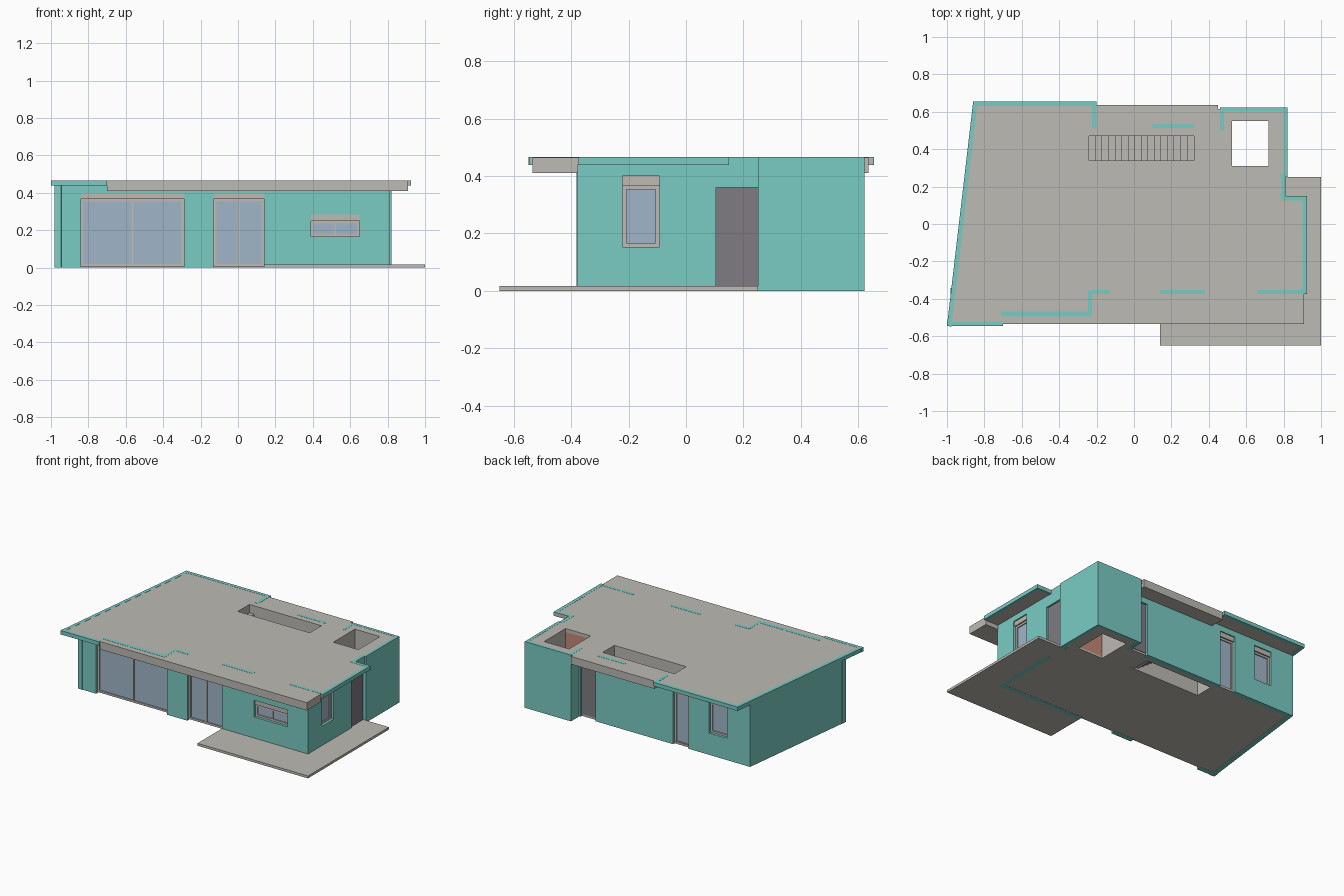
import bpy, bmesh
from mathutils import Vector

cube = bpy.data.objects.get("Cube")
if cube:
    bpy.data.objects.remove(cube, do_unlink=True)


def material(name, rgb):
    m = bpy.data.materials.new(name)
    m.use_nodes = True
    m.diffuse_color = (*rgb, 1)
    m.node_tree.nodes["Principled BSDF"].inputs["Base Color"].default_value = (*rgb, 1)
    return m


TEAL = material("teal plaster", (0.195, 0.6, 0.55))
GREY = material("warm grey", (0.51, 0.495, 0.455))
GLASS = material("blue glass", (0.35, 0.47, 0.58))
DOOR = material("dark door", (0.21, 0.2, 0.225))
BRICK = material("terracotta", (0.55, 0.25, 0.18))


def prism(bm, points, z0, z1):
    """Extrude a plan outline between two heights."""
    face = bm.faces.new([bm.verts.new((x, y, z0)) for x, y in points])
    top = bmesh.ops.extrude_face_region(bm, geom=[face])["geom"]
    verts = [v for v in top if isinstance(v, bmesh.types.BMVert)]
    bmesh.ops.translate(bm, verts=verts, vec=(0, 0, z1 - z0))
    bmesh.ops.recalc_face_normals(bm, faces=bm.faces[:])


def finish(name, bm, mat):
    mesh = bpy.data.meshes.new(name)
    bm.to_mesh(mesh)
    bm.free()
    mesh.materials.append(mat)
    ob = bpy.data.objects.new(name, mesh)
    bpy.context.collection.objects.link(ob)
    return ob


def slab(name, points, z0, z1, mat):
    bm = bmesh.new()
    prism(bm, points, z0, z1)
    return finish(name, bm, mat)


def rect(x0, y0, x1, y1):
    return [(x0, y0), (x1, y0), (x1, y1), (x0, y1)]


class Run:
    """A straight plan line; s runs along it, d runs inward to its left."""

    def __init__(self, start, end):
        self.o = Vector(start)
        line = Vector(end) - self.o
        self.length = line.length
        self.u = line.normalized()
        self.n = Vector((-self.u.y, self.u.x))

    def plan(self, s0, s1, d0, d1):
        return [self.o + self.u * s + self.n * d
                for s, d in ((s0, d0), (s1, d0), (s1, d1), (s0, d1))]

    def blocks(self, name, mat, items):
        bm = bmesh.new()
        for s0, s1, d0, d1, z0, z1 in items:
            prism(bm, self.plan(s0, s1, d0, d1), z0, z1)
        return finish(name, bm, mat)


def window(name, run, s0, s1, z0, z1, mullion):
    """Roller box, frame, optional centre post and pane."""
    w, head = 0.014, z1 - 0.033
    d0, d1 = 0.018, 0.035
    parts = [(s0, s1, 0.008, d1, head, z1),
             (s0, s1, d0, d1, z0, z0 + w),
             (s0, s1, d0, d1, head - w, head),
             (s0, s0 + w, d0, d1, z0 + w, head - w),
             (s1 - w, s1, d0, d1, z0 + w, head - w)]
    if mullion:
        mid = (s0 + s1) / 2
        parts.append((mid - 0.005, mid + 0.005, d0, d1, z0 + w, head - w))
    run.blocks(name + "_frame", GREY, parts)
    run.blocks(name + "_glass", GLASS, [(s0 + w, s1 - w, 0.025, 0.032, z0 + w, head - w)])


def wall(name, start, end, top, openings=(), thick=0.035):
    """Wall with openings given as (name, s0, s1, z0, z1, kind)."""
    run = Run(start, end)
    items, s = [], 0
    for label, s0, s1, z0, z1, kind in openings:
        items.append((s, s0, 0, thick, 0, top))
        items.append((s0, s1, 0, thick, z1, top))
        if z0 > 0.03:
            items.append((s0, s1, 0, thick, 0, z0))
        if kind == "door":
            run.blocks(label, DOOR, [(s0, s1, 0.012, 0.03, z0, z1)])
        else:
            window(label, run, s0, s1, z0, z1, kind == "double")
        s = s1
    items.append((s, run.length, 0, thick, 0, top))
    run.blocks(name, TEAL, items)


def cut(ob, holes):
    """Cut rectangular holes right through a slab."""
    for hole in holes:
        cutter = slab("cutter", hole, -1, 1, GREY)
        mod = ob.modifiers.new("hole", "BOOLEAN")
        mod.operation, mod.solver, mod.object = "DIFFERENCE", "EXACT", cutter
        bpy.context.view_layer.objects.active = ob
        bpy.ops.object.modifier_apply(modifier=mod.name)
        bpy.data.objects.remove(cutter, do_unlink=True)


# Outer walls, counterclockwise from the front left corner
TOP, ROOF = 0.445, 0.465
FRONT, BACK = -0.378, 0.53
wall("front_wall", (-0.98, FRONT), (0.81, FRONT), TOP, [
    ("large_window", 0.14, 0.69, 0.005, 0.4, "double"),
    ("patio_window", 0.85, 1.12, 0.005, 0.4, "double"),
    ("kitchen_window", 1.37, 1.63, 0.165, 0.283, "double")])
wall("right_wall", (0.81, FRONT), (0.81, 0.25), TOP, [
    ("side_window", 0.156, 0.285, 0.153, 0.4, "single"),
    ("entrance_door", 0.483, 0.628, 0.015, 0.36, "door")])
wall("annex_front_wall", (0.78, 0.25), (0.82, 0.25), ROOF, thick=0.02)
wall("annex_right_wall", (0.82, 0.25), (0.82, 0.622), ROOF + 0.001, thick=0.02)
wall("annex_back_wall", (0.82, 0.622), (0.46, 0.622), ROOF + 0.001, thick=0.02)
wall("annex_left_wall", (0.46, 0.622), (0.46, 0.5), ROOF + 0.001, thick=0.02)
wall("back_wall", (0.46, BACK), (-0.87, BACK), TOP, [
    ("back_door", 0.01, 0.125, 0.015, 0.37, "door"),
    ("garden_door", 0.73, 0.85, 0.005, 0.4, "single"),
    ("bedroom_window", 1.01, 1.15, 0.153, 0.4, "single")])
wall("left_wall", (-0.87, BACK), (-0.98, FRONT), TOP)
slab("entrance_header", rect(0.785, 0.13, 0.81, 0.25), 0.36, ROOF + 0.001, TEAL)

# Floor slab and terrace
courtyard = rect(0.525, 0.31, 0.72, 0.55)
stairwell = rect(-0.24, 0.34, 0.32, 0.47)
floor = slab("floor", [(-0.965, -0.35), (0.8, -0.35), (0.8, 0.26), (0.81, 0.26), (0.81, 0.612),
                       (0.47, 0.612), (0.47, 0.515), (-0.86, 0.515)], 0.001, 0.015, GREY)
cut(floor, [courtyard, stairwell])
slab("terrace", [(0.14, -0.65), (1, -0.65), (1, 0.25), (0.8, 0.25), (0.8, -0.36), (0.14, -0.36)],
     0, 0.017, GREY)

# Roof sheet with two openings, deeper overhangs at front and back
roof = slab("roof", [(-0.995, -0.54), (-0.7, -0.54), (-0.7, -0.535), (0.91, -0.535), (0.91, -0.375),
                     (0.92, -0.375), (0.92, 0.15), (0.805, 0.15), (0.805, 0.25), (0.815, 0.25),
                     (0.815, 0.615), (0.45, 0.615), (0.45, 0.635), (-0.2, 0.635), (-0.2, 0.65),
                     (-0.857, 0.65)], 0.44, ROOF, GREY)
cut(roof, [courtyard, stairwell])
slab("front_overhang", rect(-0.7, -0.535, 0.91, -0.376), 0.41, 0.441, GREY)
slab("back_overhang", rect(-0.2, 0.528, 0.45, 0.635), 0.41, 0.441, GREY)

# Teal edge trim around the thin parts of the roof
trims = {"left": ((-0.86, 0.655), (-1, -0.545)), "front": ((-1, -0.545), (-0.7, -0.545)),
         "right": ((0.925, -0.375), (0.925, 0.15)), "back": ((-0.2, 0.655), (-0.86, 0.655)),
         "porch": ((0.925, 0.15), (0.79, 0.15))}
for side, (a, b) in trims.items():
    run = Run(a, b)
    run.blocks(side + "_roof_trim", TEAL, [(0, run.length, 0, 0.024, 0.439, ROOF + 0.001)])

# Flush wall heads showing in the roof surface
heads = [(-0.71, -0.495, -0.225, -0.468), (-0.245, -0.495, -0.225, -0.355),
         (-0.225, -0.375, -0.13, -0.352), (0.14, -0.375, 0.38, -0.352),
         (0.66, -0.375, 0.9, -0.352), (0.1, 0.512, 0.32, 0.535), (-0.225, 0.51, -0.2, 0.64)]
bm = bmesh.new()
for h in heads:
    prism(bm, rect(*h), ROOF - 0.002, ROOF + 0.001)
finish("wall_heads", bm, TEAL)

# Linings of the courtyard and stairwell
for label, (x0, y0, x1, y1) in {"courtyard": (0.525, 0.31, 0.72, 0.55),
                                "stairwell": (-0.24, 0.34, 0.32, 0.47)}.items():
    t = 0.012
    near = BRICK if label == "courtyard" else GREY
    slab(label + "_near_lining", rect(x0 - t, y0 - t, x1 + t, y0), 0.002, 0.442, near)
    bm = bmesh.new()
    for r in ((x0 - t, y1, x1 + t, y1 + t), (x0 - t, y0, x0, y1), (x1, y0, x1 + t, y1)):
        prism(bm, rect(*r), 0.002, 0.442)
    finish(label + "_linings", bm, GREY)

# Flight of stairs climbing to the left
bm = bmesh.new()
steps = 16
run_x = 0.56 / steps
for i in range(steps):
    x = 0.32 - i * run_x
    z = 0.03 + i * 0.025
    prism(bm, rect(x - run_x, 0.34, x, 0.47), max(z - 0.04, 0.002), z)
finish("stairs", bm, GREY)
